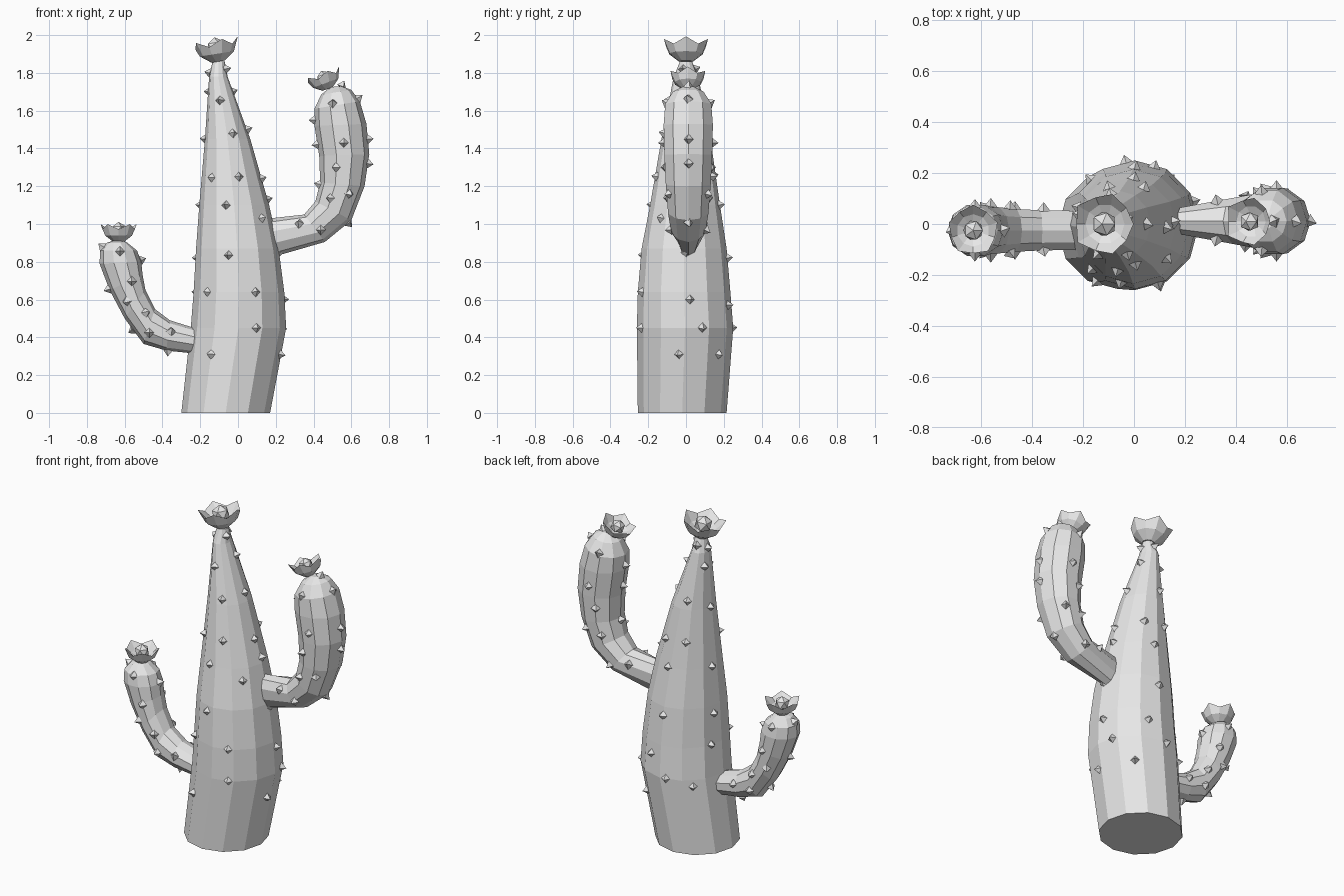
import bpy, bmesh
from math import sin, cos, radians, tau
from mathutils import Vector, Matrix
from mathutils.bvhtree import BVHTree

cube = bpy.data.objects.get("Cube")
if cube:
    bpy.data.objects.remove(cube)

grey = bpy.data.materials.new("plain_grey")
grey.use_nodes = True
grey.diffuse_color = (0.8, 0.8, 0.8, 1)
grey.node_tree.nodes["Principled BSDF"].inputs["Base Color"].default_value = (0.8, 0.8, 0.8, 1)


def finish(bm, name):
    """Turn a bmesh into a flat-shaded object."""
    mesh = bpy.data.meshes.new(name)
    bm.to_mesh(mesh)
    bm.free()
    mesh.materials.append(grey)
    obj = bpy.data.objects.new(name, mesh)
    bpy.context.collection.objects.link(obj)
    return obj


def bridge(bm, loops):
    """Join successive vertex loops with quads."""
    for low, high in zip(loops, loops[1:]):
        count = len(low)
        for i in range(count):
            j = (i + 1) % count
            bm.faces.new((low[i], low[j], high[j], high[i]))


def loft(name, rings, sides):
    """Skin elliptical rings, each given by its two edge points in xz, its y centre and y radius.
    Returns a surface tree for placing thorns."""
    bm = bmesh.new()
    loops = []
    for x0, z0, x1, z1, yc, ry in rings:
        inner, outer = Vector((x0, yc, z0)), Vector((x1, yc, z1))
        mid, half = (inner + outer) / 2, (outer - inner) / 2
        loops.append([bm.verts.new(mid + half * cos(tau * i / sides)
                                   + Vector((0, ry * sin(tau * i / sides), 0)))
                      for i in range(sides)])
    bridge(bm, loops)
    bm.faces.new(loops[0])
    bm.faces.new(loops[-1])
    bmesh.ops.recalc_face_normals(bm, faces=bm.faces)
    bm.normal_update()
    tree = BVHTree.FromBMesh(bm)
    finish(bm, name)
    return tree


def thorns(name, anchors):
    """Four-sided pyramids standing on the given (location, normal) anchors."""
    bm = bmesh.new()
    for place, normal in anchors:
        turn = normal.to_track_quat('Z', 'Y').to_matrix().to_4x4()
        bmesh.ops.create_cone(bm, cap_ends=True, segments=4, radius1=0.028, radius2=0, depth=0.036,
                              matrix=Matrix.Translation(place + normal * 0.014) @ turn)
    bmesh.ops.remove_doubles(bm, verts=bm.verts, dist=0.0001)
    finish(bm, name)


def flower(name, place, scale, lean, spin):
    """Scalloped five-petal cup with a faceted bud inside."""
    bm = bmesh.new()
    loops = []
    # radius, height and scallop of each ring: up the outside, down the inside
    for r, z, wave in ((0.035, 0, 0), (0.088, 0.04, 0), (0.112, 0.095, 0.016),
                       (0.075, 0.055, 0), (0.03, 0.03, 0)):
        loop = []
        for i in range(10):
            a = tau * i / 10 + radians(spin)
            tip = wave if i % 2 == 0 else -wave
            rad = r + tip * 0.4
            loop.append(bm.verts.new((rad * cos(a), rad * sin(a), z + tip)))
        loops.append(loop)
    bridge(bm, loops)
    bm.faces.new(loops[0])
    bm.faces.new(loops[-1])
    bmesh.ops.recalc_face_normals(bm, faces=bm.faces)
    bmesh.ops.create_icosphere(bm, subdivisions=1, radius=0.05,
                               matrix=Matrix.Translation((0, 0, 0.075)))
    bm.transform(Matrix.Translation(place) @ Matrix.Rotation(radians(lean), 4, 'Y')
                 @ Matrix.Scale(scale, 4))
    finish(bm, name)


# Trunk: height, left edge, right edge, y centre, y radius
trunk_rings = [
    (0, -0.30, 0.17, -0.02, 0.235), (0.45, -0.25, 0.255, -0.005, 0.255),
    (0.64, -0.235, 0.245, -0.01, 0.245), (0.87, -0.222, 0.215, -0.01, 0.225),
    (1.1, -0.205, 0.165, -0.005, 0.185), (1.45, -0.175, 0.065, 0, 0.13),
    (1.78, -0.153, -0.055, 0, 0.065), (1.86, -0.135, -0.07, 0, 0.032),
]
trunk = loft("trunk", [(r, z, l, z, yc, ry) for z, l, r, yc, ry in trunk_rings], 12)

# Trunk thorns: angle around the trunk and height
trunk_spots = [
    (-124, 0.31), (-68, 0.45), (-132, 0.64), (-67, 0.64), (-99, 0.835), (-41, 1.03),
    (-100, 1.1), (-129, 1.245), (-72, 1.25), (-71, 1.48), (-97, 1.655), (-20, 1.82),
    (-10, 0.31), (53, 0.31), (21, 0.45), (5, 0.6), (70, 0.57), (0, 0.85), (86, 0.82),
    (2, 1.13), (80, 1.1), (59, 1.25), (-5, 1.24), (0, 1.5), (100, 1.5), (20, 1.7),
    (90, 1.82), (98, 0.45), (135, 0.41), (163, 0.64), (170, 0.82), (170, 1.1),
    (110, 1.26), (175, 1.45), (150, 1.7), (180, 1.8),
]
anchors = []
for angle, z in trunk_spots:
    out = Vector((cos(radians(angle)), sin(radians(angle)), 0))
    axis = Vector((0.01 - 0.035 * z * z, 0, z))
    place, normal, _, _ = trunk.ray_cast(axis + out, -out)
    if place:
        anchors.append((place, normal))
thorns("trunk_thorns", anchors)

# Arms: inner edge x z, outer edge x z, y radius
left_rings = [
    (0.17, 1.03, 0.2, 0.83, 0.055), (0.35, 1.05, 0.46, 0.905, 0.095),
    (0.41, 1.12, 0.6, 1.02, 0.112), (0.435, 1.22, 0.67, 1.2, 0.125),
    (0.43, 1.36, 0.695, 1.37, 0.133), (0.405, 1.52, 0.68, 1.53, 0.137),
    (0.405, 1.61, 0.645, 1.65, 0.128), (0.44, 1.685, 0.6, 1.71, 0.085),
    (0.49, 1.725, 0.55, 1.73, 0.03),
]
right_rings = [
    (-0.2, 0.44, -0.19, 0.31, 0.08), (-0.36, 0.49, -0.38, 0.33, 0.083),
    (-0.44, 0.55, -0.5, 0.365, 0.088), (-0.49, 0.65, -0.6, 0.5, 0.095),
    (-0.505, 0.73, -0.68, 0.65, 0.1), (-0.512, 0.8, -0.733, 0.79, 0.105),
    (-0.535, 0.86, -0.73, 0.86, 0.095), (-0.585, 0.9, -0.695, 0.9, 0.06),
    (-0.61, 0.915, -0.65, 0.915, 0.02),
]
# Arm thorns: x and z on the flanks (both sides) and along the rim
left_flank = [(0.5, 1.65), (0.56, 1.43), (0.51, 1.3), (0.47, 1.14), (0.61, 1.15),
              (0.45, 0.95), (0.31, 1.03)]
left_rim = [(0.4, 1.55), (0.41, 1.42), (0.43, 1.21), (0.7, 1.45), (0.69, 1.32),
            (0.59, 1.0), (0.63, 1.66), (0.55, 1.73)]
right_flank = [(-0.625, 0.86), (-0.55, 0.7), (-0.62, 0.575), (-0.475, 0.535),
               (-0.35, 0.45), (-0.475, 0.405)]
right_rim = [(-0.7, 0.65), (-0.72, 0.88), (-0.51, 0.81), (-0.37, 0.32), (-0.57, 0.43)]

for side, rings, yc, flank, rim in (("left", left_rings, 0.012, left_flank, left_rim),
                                    ("right", right_rings, -0.025, right_flank, right_rim)):
    arm = loft(side + "_arm", [(*r[:4], yc, r[4]) for r in rings], 10)
    points = [(x, yc + s * 0.13, z) for s in (-1, 1) for x, z in flank]
    points += [(x, yc, z) for x, z in rim]
    thorns(side + "_arm_thorns", [arm.find_nearest(Vector(p))[:2] for p in points])

# Flowers on the three tips
flower("trunk_flower", (-0.105, 0, 1.86), 1.04, -9, 0)
flower("left_arm_flower", (0.475, 0.01, 1.715), 0.82, -20, 0)
flower("right_arm_flower", (-0.632, -0.025, 0.905), 0.85, 0, 18)
